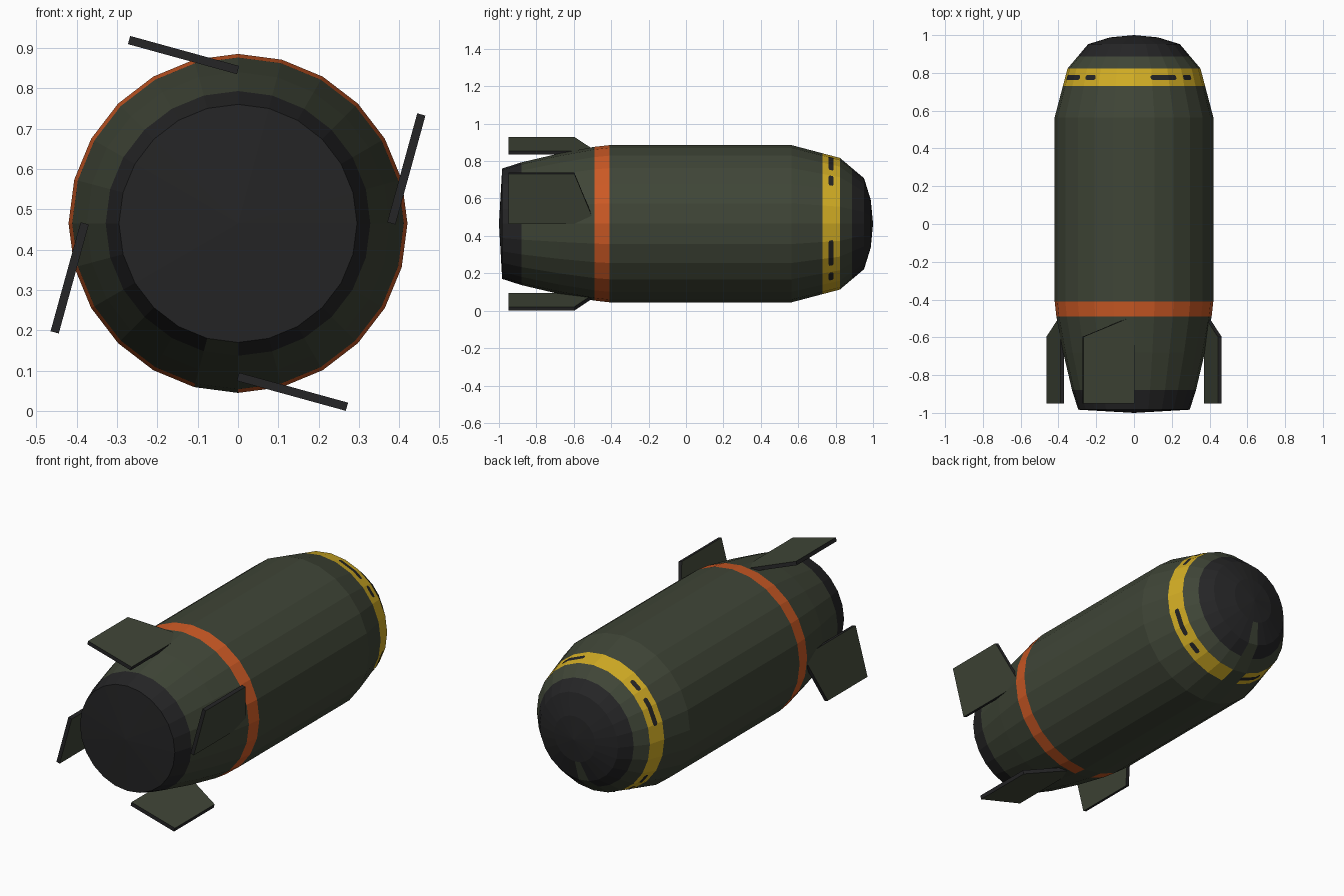
import bpy, bmesh, math
from mathutils import Vector

if "Cube" in bpy.data.objects:
    bpy.data.objects.remove(bpy.data.objects["Cube"])

CZ = 0.465      # height of the body axis
SIDES = 24
STEP = 2 * math.pi / SIDES


def material(name, rgb):
    m = bpy.data.materials.new(name)
    m.diffuse_color = (*rgb, 1)
    m.use_nodes = True
    m.node_tree.nodes["Principled BSDF"].inputs["Base Color"].default_value = m.diffuse_color
    return m


GREEN = material("olive green", (0.050, 0.060, 0.038))
DARK = material("charcoal", (0.018, 0.018, 0.019))
YELLOW = material("yellow", (0.65, 0.42, 0.018))
ORANGE = material("orange", (0.60, 0.10, 0.018))
MATS = [GREEN, DARK, YELLOW, ORANGE]


def finish(name, bm, mats):
    me = bpy.data.meshes.new(name)
    bm.to_mesh(me)
    bm.free()
    for m in mats:
        me.materials.append(m)
    ob = bpy.data.objects.new(name, me)
    bpy.context.collection.objects.link(ob)
    return ob


def polar(r, a, y):
    return Vector((r * math.cos(a), y, CZ + r * math.sin(a)))


# Body: (y, radius, colour of the band that follows)
PROFILE = [(-1.0, 0, 1), (-0.983, 0.295, 1), (-0.88, 0.328, 0), (-0.68, 0.375, 0),
           (-0.49, 0.411, 3), (-0.41, 0.42, 0), (0.565, 0.42, 0), (0.73, 0.3765, 2),
           (0.823, 0.352, 0), (0.888, 0.297, 1), (0.952, 0.243, 1),
           (0.988, 0.127, 1), (1.0, 0, 1)]
bm = bmesh.new()
rings = []
for y, r, c in PROFILE:
    if r == 0:
        rings.append([bm.verts.new((0, y, CZ))] * SIDES)
    else:
        rings.append([bm.verts.new(polar(r, i * STEP, y)) for i in range(SIDES)])
SEAM = 17       # unpainted strip along the underside
for k in range(len(rings) - 1):
    a, b = rings[k], rings[k + 1]
    for i in range(SIDES):
        j = (i + 1) % SIDES
        quad = list(dict.fromkeys([a[i], a[j], b[j], b[i]]))
        f = bm.faces.new(quad)
        end_cap = k in (0, len(rings) - 2)
        f.material_index = 0 if i == SEAM and not end_cap else PROFILE[k][2]
bmesh.ops.recalc_face_normals(bm, faces=bm.faces)
finish("bomb_body", bm, MATS)


# Dashes painted on the yellow band, following the flat facets
def band_point(angle_deg, y):
    r = 0.42 + (y - 0.565) * (0.352 - 0.42) / (0.823 - 0.565)
    a = math.radians(angle_deg)
    off = (a % STEP) - STEP / 2
    return polar(r * math.cos(STEP / 2) / math.cos(off) + 0.002, a, y)


bm = bmesh.new()
for turn in range(4):
    for start, end in ((52, 76), (34, 44.5)):
        s, e = start + 90 * turn, end + 90 * turn
        cuts = [s, s + 1.5] + [d for d in range(0, 375, 15) if s + 1.5 < d < e - 1.5] + [e - 1.5, e]
        pairs = []
        for d in cuts:
            h = 0.008 if d in (s, e) else 0.013     # slightly rounded ends
            pairs.append([bm.verts.new(band_point(d, 0.776 + q * h)) for q in (-1, 1)])
        for p, q in zip(pairs, pairs[1:]):
            f = bm.faces.new((p[0], p[1], q[1], q[0]))
            f.normal_update()
            c = f.calc_center_median() - Vector((0, 0.776, CZ))
            if f.normal.dot(c) < 0:
                f.normal_flip()
finish("band_dashes", bm, [DARK])

# Tail fins: slanted plates, each turned a quarter from the last
OUTLINE = [(0, -0.95), (0.28, -0.95), (0.28, -0.597), (0, -0.485)]   # (span, y)
TILT = math.radians(15.4)
span = Vector((-math.cos(TILT), 0, math.sin(TILT)))
normal = Vector((math.sin(TILT), 0, math.cos(TILT)))
for n in range(4):
    ca, sa = math.cos(n * math.pi / 2), math.sin(n * math.pi / 2)
    bm = bmesh.new()
    sides = []
    for t in (-0.0105, 0.0105):
        loop = []
        for u, y in OUTLINE:
            p = Vector((0, y, 0.380)) + span * u + normal * t
            loop.append(bm.verts.new((p.x * ca + p.z * sa, p.y, CZ - p.x * sa + p.z * ca)))
        sides.append(loop)
    for loop in sides:
        bm.faces.new(loop).material_index = 0
    for i in range(4):
        j = (i + 1) % 4
        bm.faces.new((sides[0][i], sides[0][j], sides[1][j], sides[1][i])).material_index = 1
    bmesh.ops.recalc_face_normals(bm, faces=bm.faces)
    finish(f"tail_fin_{n + 1}", bm, [GREEN, DARK])
